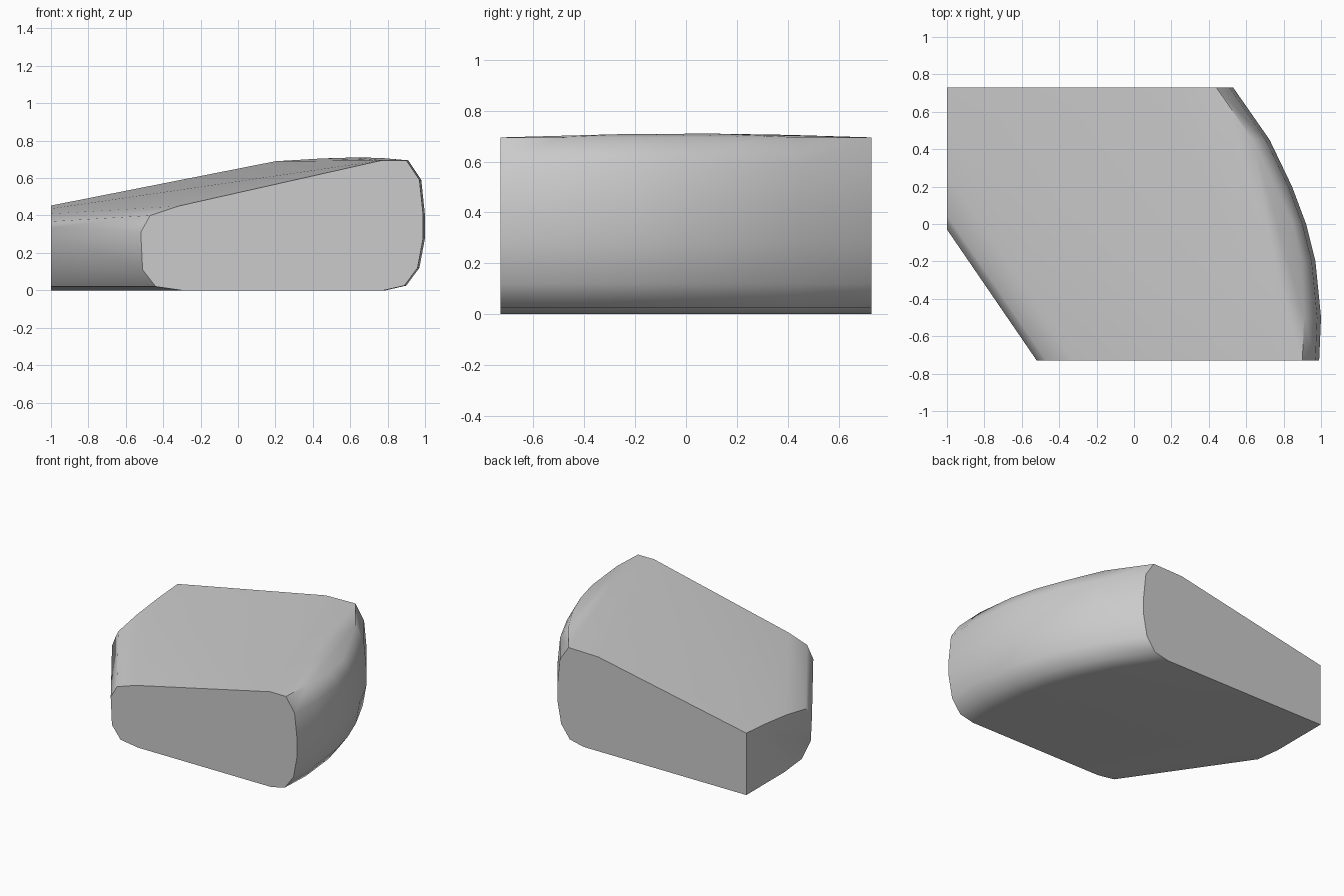
import bpy
import bmesh
import math

cube = bpy.data.objects.get("Cube")
if cube:
    bpy.data.objects.remove(cube, do_unlink=True)

HALF_DEPTH = 0.73
points = []

# Bowed side: (y, outermost x), swept with one rounded edge profile
bow = [(-0.73, 0.99), (-0.5, 1.0), (-0.2, 0.97), (0.0, 0.92),
       (0.2, 0.845), (0.45, 0.725), (0.73, 0.53)]
edge = [(0.21, 0.0), (0.1, 0.025), (0.03, 0.12), (0.0, 0.28),
        (0.0, 0.4), (0.02, 0.59)]
for y, x in bow:
    points += [(x - inset, y, z) for inset, z in edge]
    end = abs(y) > 0.4
    points.append((x - (0.09 if end else 0.07), y, 0.695 if end else 0.675))

# Slanted side: rounded profile, run past the flat end that trims it
slant = [(0.22, 0.0, 0.0), (0.08, 0.02, 0.02), (0.01, 0.11, 0.11),
         (0.0, 0.31, 0.27), (0.05, 0.40, 0.34), (0.20, 0.45, 0.39)]
for inset, front_z, back_z in slant:
    points.append((-0.52 + inset, -HALF_DEPTH, front_z))
    points.append((-1.52 + inset, HALF_DEPTH, back_z))

# Sloping top and its shallow crown
points += [(0.77, -HALF_DEPTH, 0.695), (0.2, HALF_DEPTH, 0.69),
           (0.76, -0.25, 0.708), (0.62, 0.1, 0.71), (0.45, 0.4, 0.705)]

# Wrap the points in one convex block
bm = bmesh.new()
for p in points:
    bm.verts.new(p)
hull = bmesh.ops.convex_hull(bm, input=bm.verts[:])
loose = [v for v in bm.verts if not v.link_faces]
bmesh.ops.delete(bm, geom=loose, context='VERTS')

# Trim and cap the flat end
cut = bmesh.ops.bisect_plane(bm, geom=bm.verts[:] + bm.edges[:] + bm.faces[:],
                             plane_co=(-1, 0, 0), plane_no=(1, 0, 0),
                             clear_inner=True)
rim = [e for e in bm.edges if e.is_boundary]
bmesh.ops.holes_fill(bm, edges=rim, sides=0)
bmesh.ops.dissolve_limit(bm, angle_limit=math.radians(0.5),
                         verts=bm.verts[:], edges=bm.edges[:])
bmesh.ops.recalc_face_normals(bm, faces=bm.faces[:])

mesh = bpy.data.meshes.new("wedge_block")
bm.to_mesh(mesh)
bm.free()
block = bpy.data.objects.new("wedge_block", mesh)
bpy.context.collection.objects.link(block)

# Plain grey
grey = bpy.data.materials.new("light_grey")
grey.use_nodes = True
color = (0.6, 0.6, 0.6, 1.0)
grey.diffuse_color = color
grey.node_tree.nodes["Principled BSDF"].inputs["Base Color"].default_value = color
mesh.materials.append(grey)

bpy.ops.object.select_all(action='DESELECT')
block.select_set(True)
bpy.context.view_layer.objects.active = block
bpy.ops.object.shade_smooth_by_angle(angle=math.radians(44))
